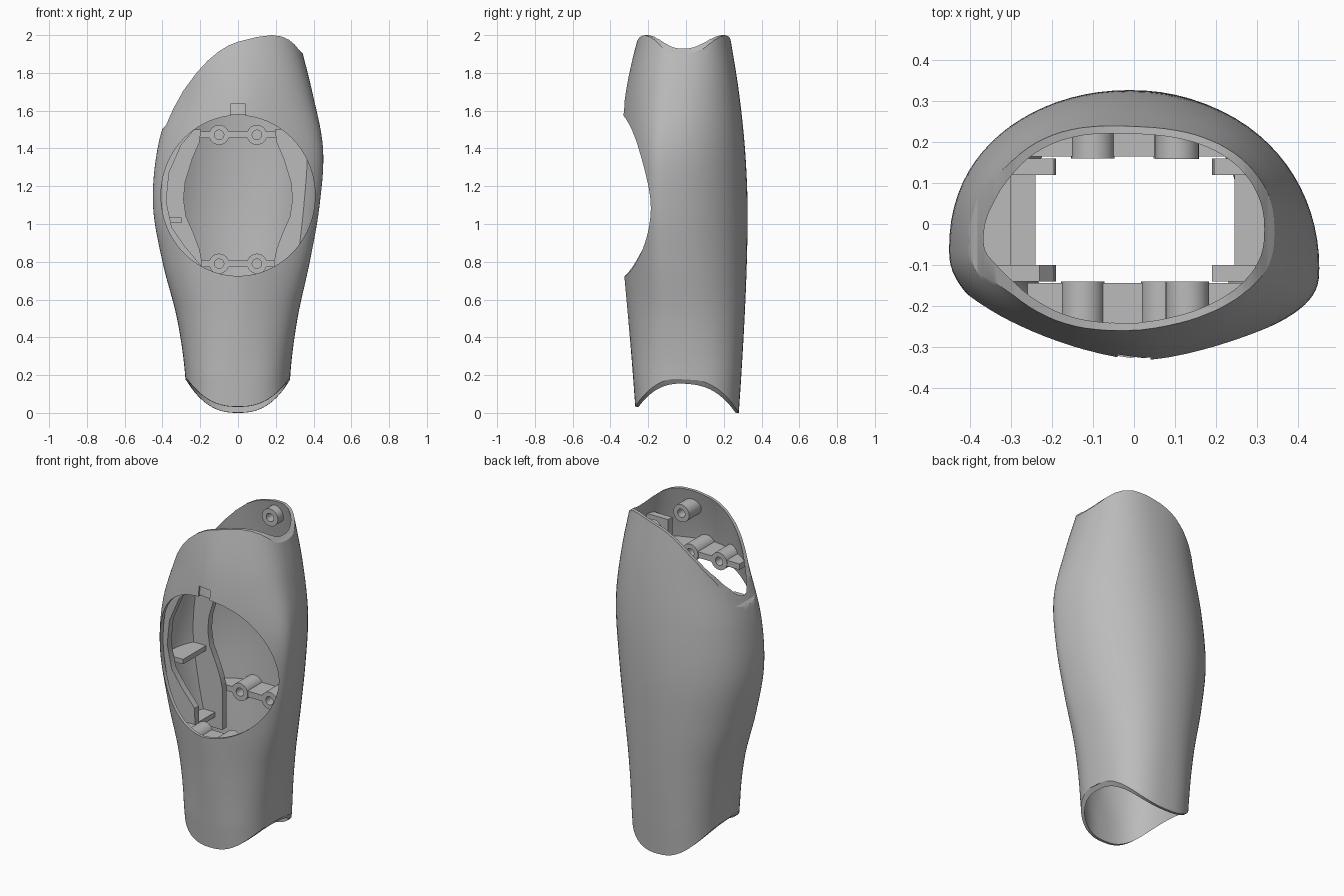
import bpy, bmesh, math

if "Cube" in bpy.data.objects:
    bpy.data.objects.remove(bpy.data.objects["Cube"])

grey = bpy.data.materials.new("plain grey")
grey.use_nodes = True
COLOUR = (0.5, 0.5, 0.5, 1)
grey.diffuse_color = COLOUR
grey.node_tree.nodes["Principled BSDF"].inputs["Base Color"].default_value = COLOUR

# Limb sections every 0.3 in height: left x, right x, front y, back y, y of widest point
START, STEP = -0.1, 0.3
SECTIONS = [
    (-.272, .272, -.262, .275, 0),
    (-.28, .277, -.281, .293, 0),
    (-.323, .315, -.306, .31, -.02),
    (-.4, .38, -.332, .322, -.06),
    (-.45, .432, -.345, .326, -.085),
    (-.426, .45, -.345, .312, -.08),
    (-.345, .393, -.318, .28, -.03),
    (-.3, .318, -.25, .232, 0),
    (-.25, .25, -.15, .18, 0),
]


def section(z):
    """Smoothly interpolated section values at height z."""
    u = (z - START) / STEP
    i = max(0, min(len(SECTIONS) - 2, int(u)))
    t = u - i
    last = len(SECTIONS) - 1
    rows = [SECTIONS[max(0, min(last, i + k))] for k in (-1, 0, 1, 2)]
    return [b + t / 2 * (c - a + t * (2 * a - 5 * b + 4 * c - d + t * (3 * (b - c) + d - a)))
            for a, b, c, d in zip(*rows)]


def finish(name, bm):
    bmesh.ops.recalc_face_normals(bm, faces=bm.faces)
    mesh = bpy.data.meshes.new(name)
    bm.to_mesh(mesh)
    bm.free()
    mesh.materials.append(grey)
    obj = bpy.data.objects.new(name, mesh)
    bpy.context.collection.objects.link(obj)
    return obj


def limb_solid(name, inset, low, high, rings=60, sides=80):
    """Closed limb volume, shrunk sideways by inset; the middle has a blunt ridged front."""
    bm = bmesh.new()
    loops = []
    for r in range(rings + 1):
        z = low + (high - low) * r / rings
        left, right, front, back, mid = section(z)
        swell = max(0, 1 - ((z - 1.15) / 0.95) ** 2)
        ridge = 0.12 * swell
        cx, rx = (left + right) / 2, (right - left) / 2 - inset
        loop = []
        for s in range(sides):
            a = math.tau * s / sides
            c, n = math.cos(a), math.sin(a)
            power = 2 / (2.5 - 0.4 * swell if n > 0 else 2.5 + 0.3 * swell)
            across, out = abs(c) ** power, abs(n) ** power
            if n > 0:
                y = mid + (back - mid - inset) * out
            else:
                y = mid - (mid - front - inset - ridge) * out - ridge * (1 - across ** 1.3)
            y -= 0.025 * swell * c ** 3
            loop.append(bm.verts.new((cx + rx * math.copysign(across, c), y, z)))
        loops.append(loop)
    for a, b in zip(loops, loops[1:]):
        for s in range(sides):
            t = (s + 1) % sides
            bm.faces.new((a[s], a[t], b[t], b[s]))
    bm.faces.new(loops[0])
    bm.faces.new(loops[-1])
    return finish(name, bm)


def prism(name, outline, y0, y1, shear=0):
    """Outline in x and z, extruded along y; shear lifts the low front edge."""
    bm = bmesh.new()
    ends = [[bm.verts.new((x, y, z - (shear * (y - 0.28) if z < 0.5 else 0)))
             for x, z in outline] for y in (y0, y1)]
    count = len(outline)
    for i in range(count):
        j = (i + 1) % count
        bm.faces.new((ends[0][i], ends[0][j], ends[1][j], ends[1][i]))
    for end in ends:
        bm.faces.new(end)
    return finish(name, bm)


def box(name, x0, x1, y0, y1, z0, z1):
    return prism(name, [(x0, z0), (x1, z0), (x1, z1), (x0, z1)], y0, y1)


def disc(name, x, z, rx, rz, y0, y1, sides=32):
    angles = [math.tau * i / sides for i in range(sides)]
    return prism(name, [(x + rx * math.cos(a), z + rz * math.sin(a)) for a in angles], y0, y1)


def combine(obj, tool, operation, keep=False):
    mod = obj.modifiers.new(operation.lower(), "BOOLEAN")
    mod.operation, mod.object, mod.solver = operation, tool, "EXACT"
    bpy.context.view_layer.objects.active = obj
    bpy.ops.object.modifier_apply(modifier=mod.name)
    if not keep:
        bpy.data.objects.remove(tool)


def smooth(obj):
    bpy.ops.object.select_all(action="DESELECT")
    obj.select_set(True)
    bpy.context.view_layer.objects.active = obj
    bpy.ops.object.shade_smooth_by_angle(angle=math.radians(30))


# Hollow shell trimmed to its curved ends
shell = limb_solid("limb_shell", 0, -0.07, 2.1)
combine(shell, limb_solid("cavity", 0.018, -0.1, 2.2), "DIFFERENCE")
top_curve = [(.6, 1.89), (.345, 1.9), (.325, 1.92), (.3, 1.95), (.27, 1.975), (.23, 1.993),
             (.18, 2), (.1, 1.99), (0, 1.965), (-.05, 1.945), (-.1, 1.915), (-.16, 1.865),
             (-.22, 1.8), (-.29, 1.705), (-.34, 1.615), (-.365, 1.56), (-.38, 1.525),
             (-.4, 1.505), (-.6, 1.49)]
steps = [i / 12 - 1 for i in range(25)]
bottom_curve = [(-.6, .165)] + [(.273 * s, .16 * abs(s) ** 2.5) for s in steps] + [(.6, .165)]
combine(shell, prism("trim", top_curve + bottom_curve, -0.5, 0.5, 0.06), "INTERSECT")

# Oval front opening with a small notch above it
combine(shell, disc("opening", 0, 1.15, .408, .425, -0.6, -0.05, 80), "DIFFERENCE")
combine(shell, box("notch", -.04, .04, -0.6, -0.15, 1.5, 1.635), "DIFFERENCE")
smooth(shell)

# Volume that trims the inner parts to the wall
core = limb_solid("core", 0.01, -0.07, 2.1)


def fit(obj):
    combine(obj, core, "INTERSECT", keep=True)
    smooth(obj)


def bosses(name, z, centres, y0, y1, bar=None):
    """Drilled screw posts, optionally joined by a bar."""
    parts = [disc(name, x, z, .053, .053, y0, y1) for x in centres]
    if bar:
        parts.append(box(name + "_bar", *bar, y0 + .004, y1 - .004, z - .018, z + .018))
    body = parts[0]
    for part in parts[1:]:
        combine(body, part, "UNION")
    for x in centres:
        combine(body, disc("drill", x, z, .025, .025, -0.2, 0.22), "DIFFERENCE")
    body.name = name
    fit(body)


for level, back_z, front_z in (("upper", 1.472, 1.655), ("lower", .79, .665)):
    bosses(level + "_back_bosses", back_z, (-.1, .1), .16, .4, (-.36, .3))
    bosses(level + "_front_bosses", front_z, (-.125, .07), -.4, -.14, (-.26, .28))
bosses("top_back_boss", 1.91, (.105,), .158, .4)
bosses("top_front_boss", 1.88, (.13,), -.4, -.14)

# Side ribs with a bowed inner edge
back_edge = [(.19, .55), (.19, .8), (.205, .87), (.235, .95), (.275, 1.04), (.288, 1.13),
             (.28, 1.22), (.24, 1.35), (.205, 1.43), (.195, 1.5)]
front_edge = [(.19, .55), (.195, .78), (.28, .88), (.35, .98), (.38, 1.12), (.365, 1.27),
              (.3, 1.42), (.23, 1.5)]
for name, side, y0, edge in (("right_front_rib", -1, -.14, front_edge),
                             ("right_back_rib", -1, .12, back_edge),
                             ("left_back_rib", 1, .12, back_edge)):
    outline = [(side * x, z) for x, z in edge + [(.6, 1.5), (.6, .55)]]
    fit(prism(name, outline, y0, y0 + .04))

# Shelves between the ribs and a bracket near the top
for name, x0, x1, z in (("right_middle_shelf", -.6, -.3, 1.02),
                        ("right_lower_shelf", -.6, -.24, .63), ("left_lower_shelf", .245, .6, .63)):
    fit(box(name, x0, x1, -.1, .12, z - .015, z + .015))
fit(box("left_top_bracket", .19, .6, -.14, -.1, 1.72, 1.84))

# Backing tab seen through the notch
fit(box("notch_tab", -.05, .05, -.6, -.3, 1.58, 1.65))

bpy.data.objects.remove(core)
